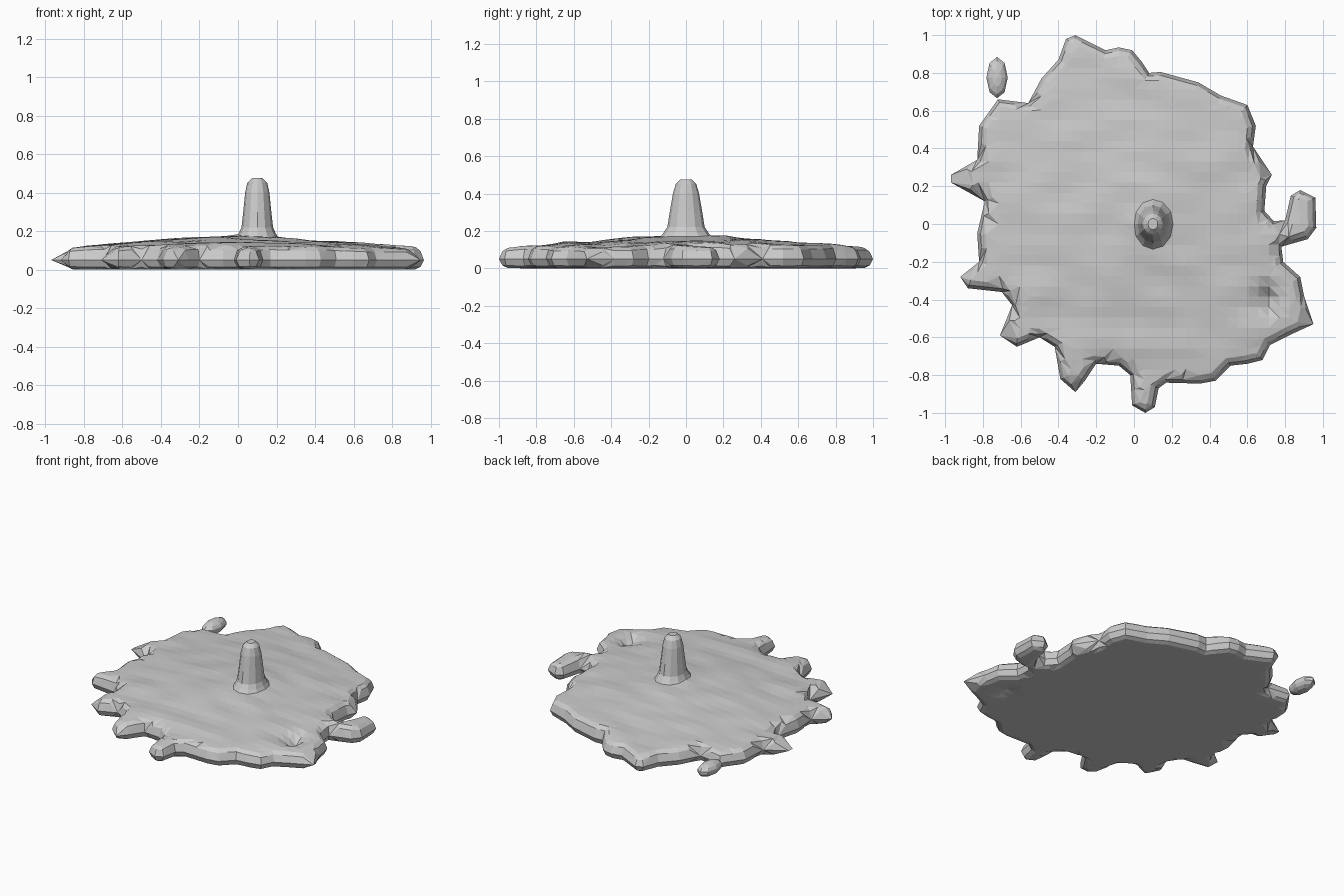
import bpy, bmesh, math
from mathutils import Vector, noise
from mathutils.geometry import delaunay_2d_cdt, intersect_point_line

if "Cube" in bpy.data.objects:
    bpy.data.objects.remove(bpy.data.objects["Cube"])

# Outline of the splat, clockwise from the back
OUTLINE = [
    (-.31, 1), (-.23, .96), (-.15, .92), (-.08, .935), (-.01, .92), (.04, .86), (.08, .8),
    (.14, .805), (.34, .75), (.46, .68), (.6, .63), (.645, .52), (.63, .41), (.73, .26),
    (.7, .2), (.69, .07), (.74, .015), (.8, .02), (.83, .15), (.88, .18), (.96, .14),
    (.965, -.02), (.92, -.08), (.78, -.12), (.79, -.2), (.88, -.28), (.9, -.38),
    (.95, -.53), (.82, -.59), (.72, -.64), (.68, -.72), (.6, -.74), (.51, -.75),
    (.43, -.83), (.35, -.845), (.17, -.84), (.13, -.87), (.11, -.97), (.06, -1),
    (-.01, -.96), (-.02, -.8), (-.08, -.75), (-.2, -.74), (-.26, -.83), (-.31, -.89),
    (-.39, -.82), (-.42, -.65), (-.5, -.6), (-.62, -.65), (-.71, -.59), (-.645, -.43),
    (-.7, -.36), (-.88, -.34), (-.92, -.28), (-.82, -.2), (-.83, -.05), (-.79, .12),
    (-.97, .22), (-.97, .26), (-.83, .34), (-.82, .52), (-.72, .66), (-.56, .64),
    (-.49, .77), (-.4, .87), (-.36, .98)]
LOOP = [Vector(p) for p in reversed(OUTLINE)]
N = len(LOOP)


def make_object(name, bm):
    bmesh.ops.recalc_face_normals(bm, faces=bm.faces)
    mesh = bpy.data.meshes.new(name)
    bm.to_mesh(mesh)
    bm.free()
    obj = bpy.data.objects.new(name, mesh)
    bpy.context.collection.objects.link(obj)
    return obj


def inside(p):
    hit = False
    for i in range(N):
        a, b = LOOP[i - 1], LOOP[i]
        if (a.y > p.y) != (b.y > p.y) and p.x < a.x + (p.y - a.y) * (b.x - a.x) / (b.y - a.y):
            hit = not hit
    return hit


def edge_distance(p):
    best = 9
    for i in range(N):
        a, b = LOOP[i - 1], LOOP[i]
        d = b - a
        t = max(0, min(1, (p - a).dot(d) / d.length_squared))
        best = min(best, (p - a - d * t).length)
    return best


# Splat: rounded rim, gently domed and rippled top, flat underside
points = list(LOOP)
for offset in (.018, .045):
    for i in range(N):
        a, b, c = LOOP[i - 1], LOOP[i], LOOP[(i + 1) % N]
        t = (c - a).normalized()
        for q in (b, (b + c) / 2):
            p = q + Vector((-t.y, t.x)) * offset
            if inside(p) and edge_distance(p) > offset * .75:
                points.append(p)
STEP = .055
for i in range(-18, 19):
    for j in range(-18, 19):
        p = Vector((i * STEP, j * STEP))
        if inside(p) and edge_distance(p) > .06:
            points.append(p)
verts, _, tris, _, _, _ = delaunay_2d_cdt(points, [], [list(range(N))], 1, 1e-5)

bm = bmesh.new()
top, bottom = [], []
for v in verts:
    d = edge_distance(v)
    rim = math.sqrt(1 - (1 - min(d / .055, 1)) ** 2) if d > 1e-4 else 0
    height = .184 - .075 * v.length + .012 * noise.noise(Vector((v.x * 4, v.y * 7, 0)))
    # pit near the front right edge
    dent = math.exp(-(((v.x - .71) / .05) ** 2 + ((v.y + .4) / .07) ** 2))
    height -= .06 * dent
    t = bm.verts.new((v.x, v.y, .05 + (height - .05) * rim))
    top.append(t)
    if rim == 0:
        bottom.append(t)
    else:
        bottom.append(bm.verts.new((v.x, v.y, .05 - .05 * min(1, rim) + .02 * dent)))
for f in tris:
    bm.faces.new([top[i] for i in f])
    low = [bottom[i] for i in reversed(f)]
    if any(bottom[i] is not top[i] for i in f):
        bm.faces.new(low)
make_object("splat", bm)

# Rising column: flared foot, rounded tip; (z, x radius, y radius)
PROFILE = [(.15, .12, .15), (.19, .095, .12), (.22, .082, .1), (.3, .073, .087),
           (.4, .063, .07), (.45, .052, .055), (.475, .026, .03)]
SIDES = 12
bm = bmesh.new()
rings = [[bm.verts.new((.1 + rx * math.cos(k * math.tau / SIDES),
                        ry * math.sin(k * math.tau / SIDES), z)) for k in range(SIDES)]
         for z, rx, ry in PROFILE]
for lo, hi in zip(rings, rings[1:]):
    for k in range(SIDES):
        n = (k + 1) % SIDES
        bm.faces.new((lo[k], lo[n], hi[n], hi[k]))
bm.faces.new(rings[-1])
bm.faces.new(rings[0][::-1])
make_object("column", bm)

# Separate droplet touching the back left edge
bm = bmesh.new()
bmesh.ops.create_uvsphere(bm, u_segments=8, v_segments=7, radius=1)
for v in bm.verts:
    v.co = Vector((-.725 + v.co.x * .058, .775 + v.co.y * .112, .065 + v.co.z * .045))
make_object("droplet", bm)
